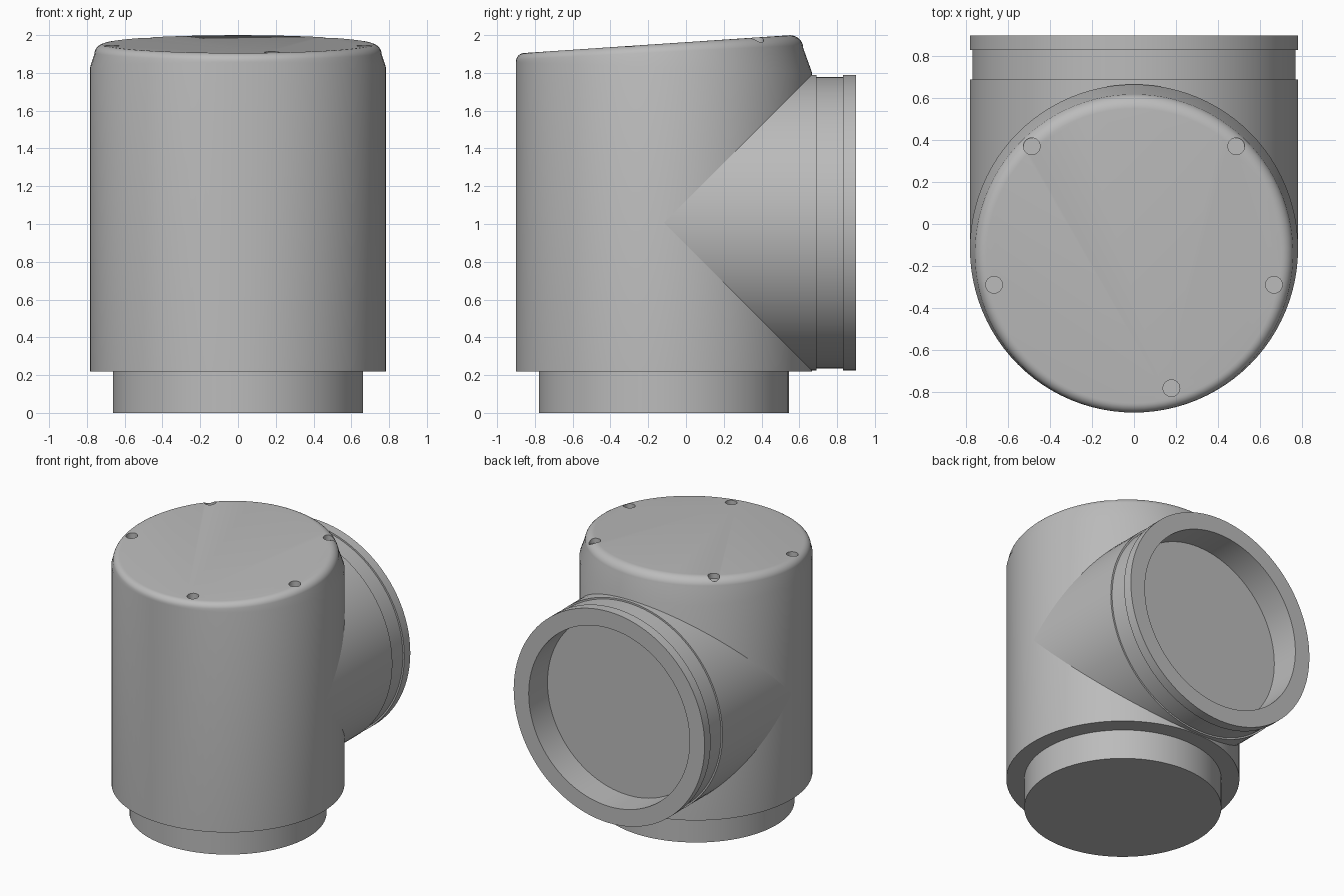
import bpy
import bmesh
from math import sin, cos, pi, radians

if "Cube" in bpy.data.objects:
    bpy.data.objects.remove(bpy.data.objects["Cube"])

SEG = 96
R = 0.783          # radius shared by the upright body and the side pipe
AXIS_Y = -0.117    # upright axis
PIPE_Z = 1.007     # height of the side pipe axis

grey = bpy.data.materials.new("plain grey")
grey.use_nodes = True
grey.diffuse_color = (0.5, 0.5, 0.5, 1)
grey.node_tree.nodes["Principled BSDF"].inputs["Base Color"].default_value = (0.5, 0.5, 0.5, 1)


def top_height(y):
    """Height of the sloping lid plane."""
    return 1.905 + 0.067 * (y + 0.86)


def loft(name, rings):
    """Bridge closed rings of points and cap both ends."""
    bm = bmesh.new()
    loops = [[bm.verts.new(p) for p in ring] for ring in rings]
    for a, b in zip(loops, loops[1:]):
        for i in range(len(a)):
            j = (i + 1) % len(a)
            bm.faces.new((a[i], a[j], b[j], b[i]))
    bm.faces.new(loops[0][::-1])
    bm.faces.new(loops[-1])
    bmesh.ops.recalc_face_normals(bm, faces=bm.faces)
    mesh = bpy.data.meshes.new(name)
    bm.to_mesh(mesh)
    bm.free()
    obj = bpy.data.objects.new(name, mesh)
    mesh.materials.append(grey)
    bpy.context.collection.objects.link(obj)
    return obj


def lathe(name, profile, seg=SEG):
    """Turn (radius, height) pairs around z."""
    return loft(name, [[(r * cos(2 * pi * i / seg), r * sin(2 * pi * i / seg), h)
                        for i in range(seg)] for r, h in profile])


def activate(obj):
    bpy.ops.object.select_all(action='DESELECT')
    obj.select_set(True)
    bpy.context.view_layer.objects.active = obj


def smooth(obj):
    activate(obj)
    bpy.ops.object.shade_smooth_by_angle(angle=radians(30))


def body_column(angle, steps=7):
    """Points up one side of the body: wall, drafted shoulder, rounded edge."""
    back = (1 + sin(angle)) / 2
    fillet = 0.045 + 0.025 * back
    inset = fillet + 0.045 * back
    z_shoulder = 1.855 - 0.05 * back
    z_top = top_height(AXIS_Y + (R - inset) * sin(angle))
    profile = [(R, 0.22), (R, z_shoulder)]
    for k in range(steps + 1):
        t = k / steps * pi / 2
        profile.append((R - inset + fillet * cos(t),
                        z_top - (fillet - 0.001) * (1 - sin(t))))
    return [(r * cos(angle), AXIS_Y + r * sin(angle), z) for r, z in profile]


# Upright body with its sloping lid
columns = [body_column(2 * pi * i / SEG) for i in range(SEG)]
body = loft("main_body", list(zip(*columns)))

# Five shallow screw holes drilled into the lid
for deg in (45, 135, 194.5, -14.5, -75):
    x, y = 0.69 * cos(radians(deg)), AXIS_Y + 0.69 * sin(radians(deg))
    drill = lathe("hole_cutter", [(0.04, -0.04), (0.04, 0.2)], 24)
    drill.location = (x, y, top_height(y))
    drill.hide_render = True
    activate(body)
    cut = body.modifiers.new("screw_hole", 'BOOLEAN')
    cut.operation = 'DIFFERENCE'
    cut.solver = 'EXACT'
    cut.object = drill
    bpy.context.view_layer.update()
    bpy.ops.object.modifier_apply(modifier=cut.name)
    bpy.data.objects.remove(drill)
smooth(body)

# Narrower plug under the body
plug = lathe("base_plug", [(0.662, 0), (0.662, 0.23)])
plug.location.y = AXIS_Y
smooth(plug)

# Side pipe with groove, end rim and recessed mouth
pipe = lathe("side_pipe", [(R, AXIS_Y), (R, 0.69), (0.771, 0.69), (0.771, 0.83),
                           (R, 0.83), (R, 0.9), (0.66, 0.9), (0.66, 0.68)])
pipe.rotation_euler.x = -pi / 2
pipe.location.z = PIPE_Z
smooth(pipe)
